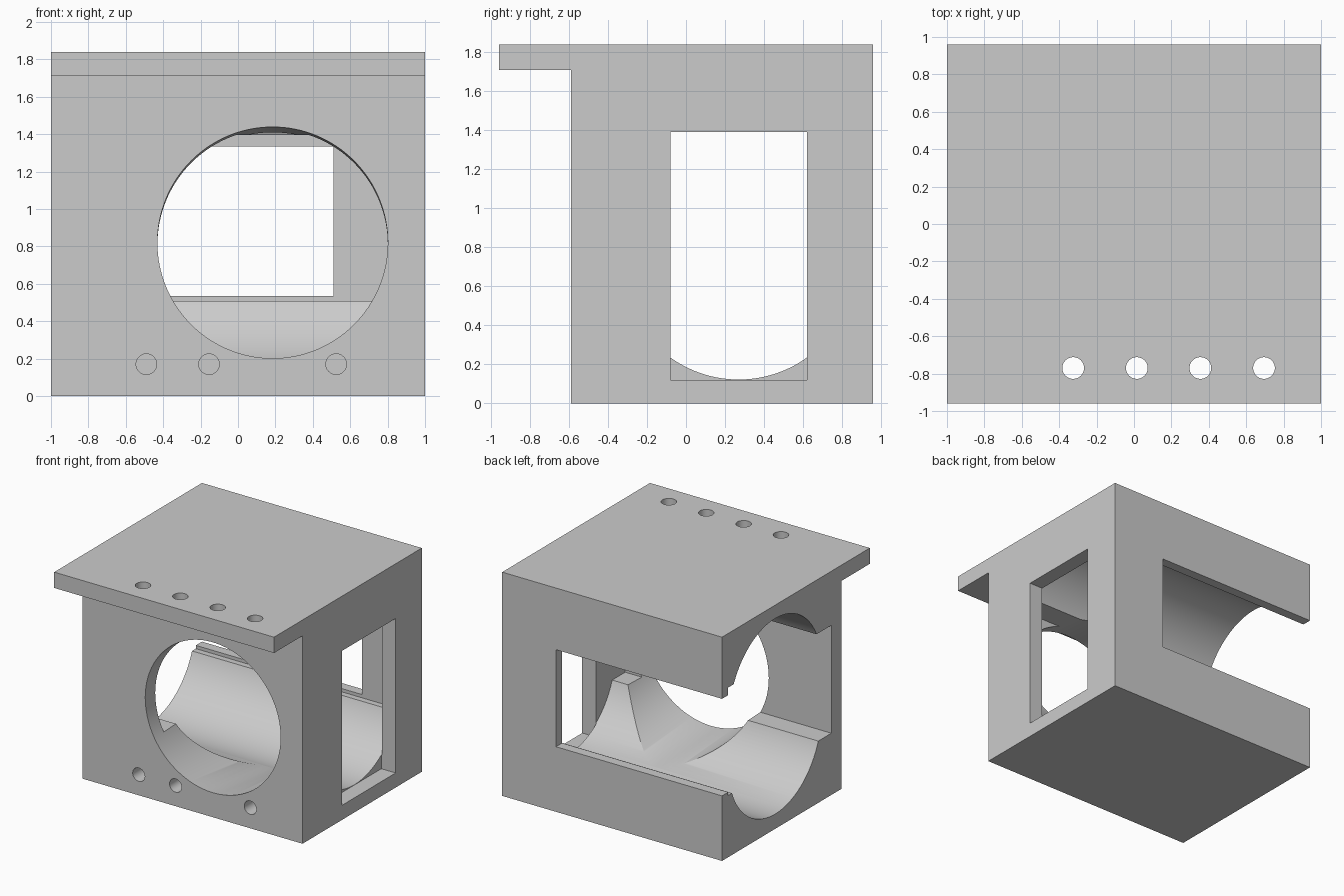
import bpy, bmesh, math
from mathutils import Vector

old = bpy.data.objects.get("Cube")
if old:
    bpy.data.objects.remove(old, do_unlink=True)

grey = bpy.data.materials.new("plain_grey")
grey.use_nodes = True
COLOUR = (0.6, 0.6, 0.6, 1)
grey.diffuse_color = COLOUR
grey.node_tree.nodes["Principled BSDF"].inputs["Base Color"].default_value = COLOUR


def make_object(name, bm):
    bmesh.ops.recalc_face_normals(bm, faces=bm.faces[:])
    mesh = bpy.data.meshes.new(name)
    bm.to_mesh(mesh)
    bm.free()
    mesh.materials.append(grey)
    obj = bpy.data.objects.new(name, mesh)
    bpy.context.collection.objects.link(obj)
    return obj


def box(name, x, y, z):
    bm = bmesh.new()
    bmesh.ops.create_cube(bm, size=1)
    for v in bm.verts:
        v.co = [lo + (c + 0.5) * (hi - lo) for c, (lo, hi) in zip(v.co, (x, y, z))]
    return make_object(name, bm)


def rod(name, start, end, radius, sides=48):
    start, end = Vector(start), Vector(end)
    axis = end - start
    bm = bmesh.new()
    bmesh.ops.create_cone(bm, cap_ends=True, segments=sides, radius1=radius,
                          radius2=radius, depth=axis.length)
    turn = axis.to_track_quat('Z', 'Y')
    for v in bm.verts:
        v.co = turn @ v.co + (start + end) / 2
    return make_object(name, bm)


# Housing block with overhanging top plate, extruded from a side profile
TOP, FRONT, BACK = 1.84, -0.59, 0.96
profile = [(FRONT, 0), (BACK, 0), (BACK, TOP), (-BACK, TOP), (-BACK, 1.71), (FRONT, 1.71)]
bm = bmesh.new()
side = bm.faces.new([bm.verts.new((-1, y, z)) for y, z in profile])
grown = bmesh.ops.extrude_face_region(bm, geom=[side])["geom"]
bmesh.ops.translate(bm, vec=(2, 0, 0), verts=[g for g in grown if isinstance(g, bmesh.types.BMVert)])
housing = make_object("housing", bm)

# Main cavity, open on one side, with a rounded floor and ceiling
INNER = 0.875
cutters = [box("cavity", (-1.1, INNER), (-0.46, 0.88), (0.508, 1.395))]
for name, z in (("floor_bore", 0.722), ("ceiling_bore", 1.13)):
    cutters.append(rod(name, (-1.1, 0.27, z), (INNER, 0.27, z), 0.6, 128))

# Back opening and side window
cutters.append(box("back_opening", (-1.1, 0.51), (0.8, 1.1), (0.535, 1.333)))
cutters.append(box("side_window", (0.87, 1.1), (-0.08, 0.62), (0.12, 1.39)))

# Large front bore, slightly tilted downwards
SLOPE = 0.0875
ends = [(0.185, y, 0.82 - SLOPE * (y - FRONT)) for y in (-0.7, 0.27)]
cutters.append(rod("front_bore", *ends, 0.616, 128))

# Blind holes along the lower front edge
for x, r in ((-0.83, 0.055), (-0.49, 0.055), (-0.155, 0.055), (0.525, 0.055), (0.865, 0.108)):
    cutters.append(rod("front_hole", (x, -0.7, 0.17), (x, FRONT + 0.14, 0.17), r))

# Through holes in the overhang
for i in range(4):
    x = -0.325 + 0.34 * i
    cutters.append(rod("plate_hole", (x, -0.77, 1.6), (x, -0.77, 2), 0.058))

# Cut everything out of the housing
for cutter in cutters:
    mod = housing.modifiers.new(cutter.name, 'BOOLEAN')
    mod.operation = 'DIFFERENCE'
    mod.solver = 'EXACT'
    mod.object = cutter
bpy.context.view_layer.update()
graph = bpy.context.evaluated_depsgraph_get()
result = bpy.data.meshes.new_from_object(housing.evaluated_get(graph))
housing.modifiers.clear()
housing.data = result
for cutter in cutters:
    bpy.data.objects.remove(cutter, do_unlink=True)

# Smooth bores, sharp edges
bpy.ops.object.select_all(action='DESELECT')
housing.select_set(True)
bpy.context.view_layer.objects.active = housing
bpy.ops.object.shade_smooth_by_angle(angle=math.radians(25))
